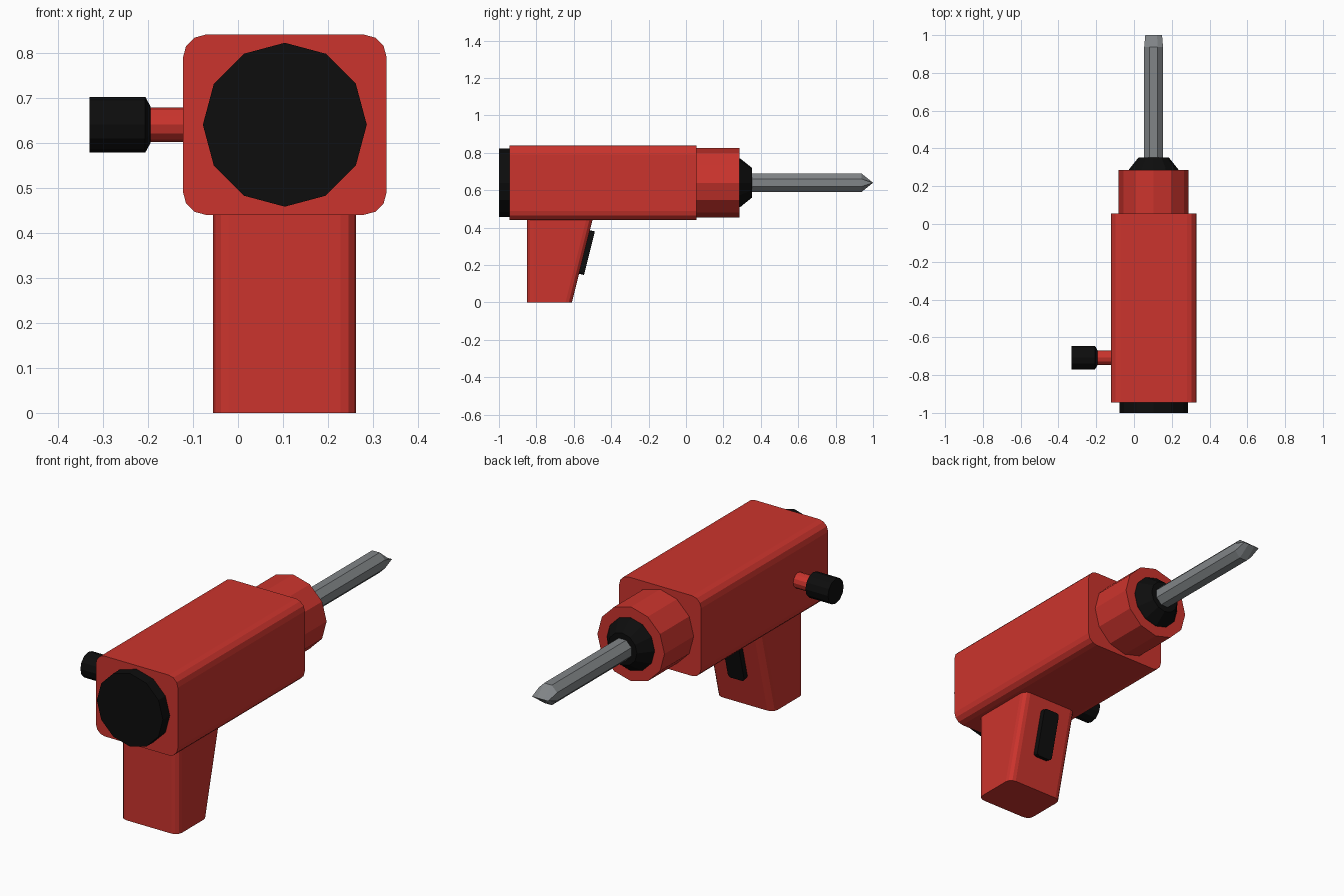
import bpy, bmesh, math
from mathutils import Matrix, Vector

if "Cube" in bpy.data.objects:
    bpy.data.objects.remove(bpy.data.objects["Cube"])

CX, CZ = 0.104, 0.64   # long axis of the tool


def material(name, rgb):
    m = bpy.data.materials.new(name)
    m.diffuse_color = (*rgb, 1)
    m.use_nodes = True
    m.node_tree.nodes["Principled BSDF"].inputs["Base Color"].default_value = m.diffuse_color
    return m


RED = material("red plastic", (0.60, 0.034, 0.026))
BLACK = material("black rubber", (0.004, 0.004, 0.004))
STEEL = material("grey steel", (0.22, 0.235, 0.245))


def finish(bm, name, mat):
    bmesh.ops.remove_doubles(bm, verts=bm.verts, dist=1e-5)
    bmesh.ops.recalc_face_normals(bm, faces=bm.faces)
    me = bpy.data.meshes.new(name)
    bm.to_mesh(me)
    bm.free()
    me.materials.append(mat)
    ob = bpy.data.objects.new(name, me)
    bpy.context.collection.objects.link(ob)
    return ob


def loft(name, mat, rings, cap_end=True):
    """Skin a stack of equal-length point rings."""
    bm = bmesh.new()
    vs = [[bm.verts.new(p) for p in r] for r in rings]
    n = len(vs[0])
    for a, b in zip(vs, vs[1:]):
        for i in range(n):
            j = (i + 1) % n
            bm.faces.new((a[i], a[j], b[j], b[i]))
    bm.faces.new(vs[0])
    if cap_end:
        bm.faces.new(vs[-1])
    return finish(bm, name, mat)


def turned(name, mat, sections, axis, sides=12, turn=0.0, cap_end=True):
    """sections: (position, width radius, height radius) along y or x."""
    rings = []
    for p, rw, rh in sections:
        ring = []
        for i in range(sides):
            a = 2 * math.pi * i / sides + turn
            w, h = rw * math.cos(a), rh * math.sin(a)
            ring.append((CX + w, p, CZ + h) if axis == "y" else (p, -0.708 + w, CZ + h))
        rings.append(ring)
    return loft(name, mat, rings, cap_end)


def rounded(x0, x1, y0, y1, r, seg=3):
    """Rounded rectangle outline."""
    pts = []
    for k, (cx, cy) in enumerate(((x1 - r, y1 - r), (x0 + r, y1 - r),
                                  (x0 + r, y0 + r), (x1 - r, y0 + r))):
        for i in range(seg + 1):
            a = math.pi / 2 * (k + i / seg)
            pts.append((cx + r * math.cos(a), cy + r * math.sin(a)))
    return pts


# Main housing, rounded along its length
outline = rounded(-0.122, 0.33, 0.44, 0.84, 0.05)
loft("housing", RED, [[(x, y, z) for x, z in outline] for y in (-0.945, 0.055)])

# Handle with vertical back and slanted front
loft("handle", RED, [[(x, y, z) for x, y in rounded(-0.055, 0.262, -0.85, front, 0.034)]
                     for z, front in ((0, -0.61), (0.45, -0.4975))])

# Round parts along the long axis
turned("rear_cap", BLACK, [(-1.0, 0.182, 0.182), (-0.94, 0.182, 0.182)], "y")
turned("front_collar", RED, [(0.05, 0.185, 0.185), (0.285, 0.185, 0.185)], "y")
turned("chuck", BLACK, [(0.28, 0.132, 0.132), (0.29, 0.13, 0.13), (0.352, 0.08, 0.08)], "y")

# Chisel bit, flattened to an edge at the tip
turned("chisel_bit", STEEL, [(0.34, 0.054, 0.054), (0.938, 0.054, 0.054), (1.0, 0.048, 0)],
       "y", sides=8, turn=math.pi / 8, cap_end=False)

# Side grip
turned("side_shaft", RED, [(-0.20, 0.038, 0.038), (-0.115, 0.038, 0.038)], "x")
turned("side_knob", BLACK, [(-0.33, 0.062, 0.062), (-0.206, 0.062, 0.062),
                            (-0.194, 0.040, 0.040)], "x")

# Trigger plate lying on the slanted handle front
slope = Vector((0, 0.25, 1)).normalized()
out = Vector((0, 1, -0.25)).normalized()
base = Vector((CX, -0.61 + 0.25 * 0.27, 0.27))
plate = rounded(-0.045, 0.045, -0.12, 0.12, 0.014, 2)
loft("trigger", BLACK, [[base + Vector((u, 0, 0)) + slope * v + out * d for u, v in plate]
                        for d in (-0.01, 0.027)])
